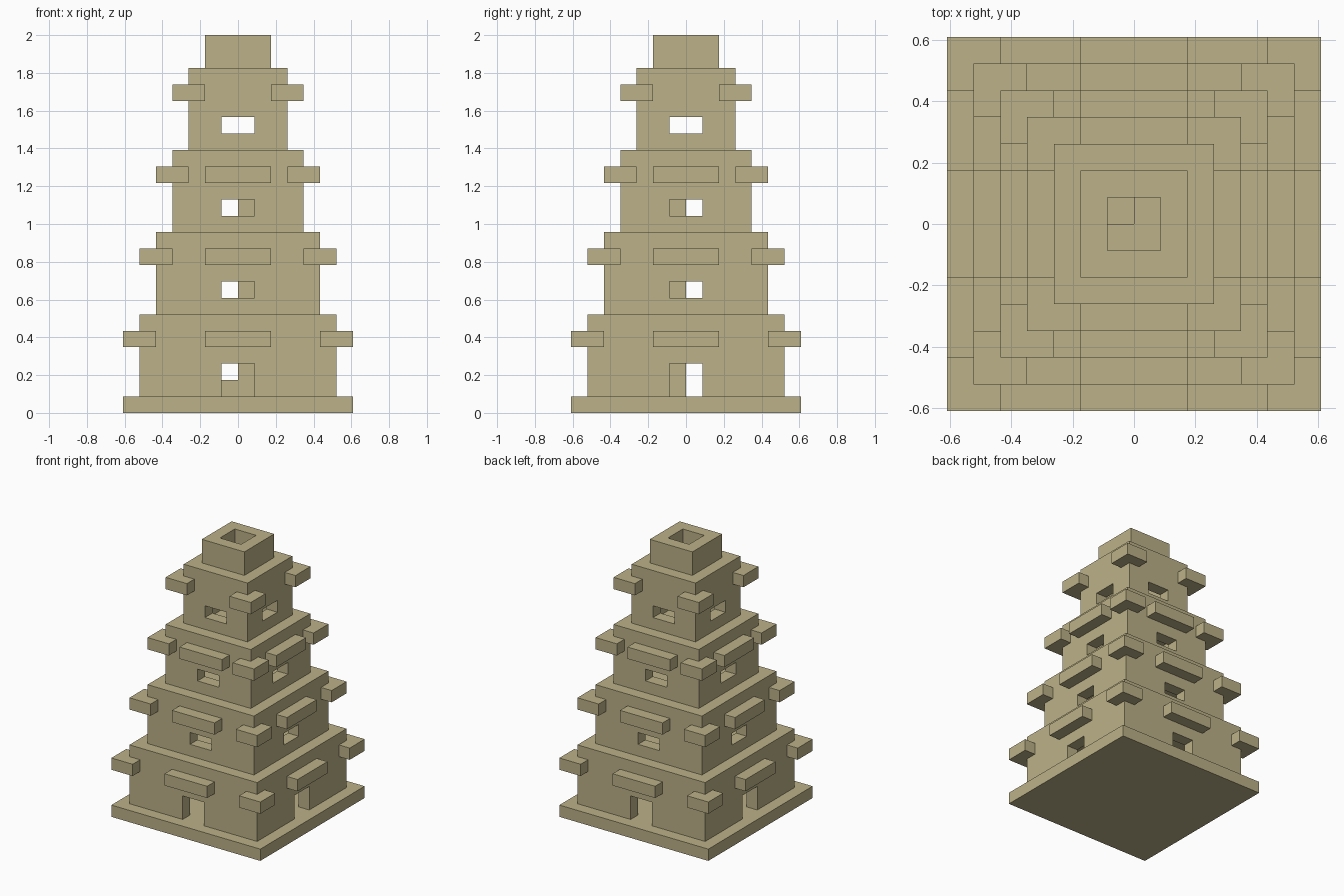
import bpy
import bmesh
from mathutils import Matrix, Vector

U = 2 / 23  # one block

if "Cube" in bpy.data.objects:
    bpy.data.objects.remove(bpy.data.objects["Cube"], do_unlink=True)

stone = bpy.data.materials.new("sandstone")
stone.use_nodes = True
colour = (0.497, 0.44, 0.242, 1)
stone.diffuse_color = colour
stone.node_tree.nodes["Principled BSDF"].inputs["Base Color"].default_value = colour


def box(name, low, high):
    """Box between two corners, measured in blocks."""
    low, high = Vector(low) * U, Vector(high) * U
    bm = bmesh.new()
    bmesh.ops.create_cube(bm, size=1, matrix=Matrix.LocRotScale(
        (low + high) / 2, None, high - low))
    mesh = bpy.data.meshes.new(name)
    bm.to_mesh(mesh)
    bm.free()
    mesh.materials.append(stone)
    obj = bpy.data.objects.new(name, mesh)
    bpy.context.collection.objects.link(obj)
    return obj


def carve(obj, cutters):
    """Cut each cutter out of the object, then discard the cutters."""
    for cutter in cutters:
        cutter.hide_render = True
        mod = obj.modifiers.new("cut", 'BOOLEAN')
        mod.operation = 'DIFFERENCE'
        mod.solver = 'EXACT'
        mod.object = cutter
    graph = bpy.context.evaluated_depsgraph_get()
    mesh = bpy.data.meshes.new_from_object(obj.evaluated_get(graph))
    obj.modifiers.clear()
    obj.data = mesh
    for cutter in cutters:
        bpy.data.objects.remove(cutter, do_unlink=True)


# Square plinth
box("plinth", (-7, -7, 0), (7, 7, 1))

for level in range(4):
    half = 6 - level
    z = 1 + 5 * level
    top_level = level == 3

    # Hollow storey with an opening on each side and a hole in its ceiling
    storey = box(f"storey_{level + 1}", (-half, -half, z), (half, half, z + 5))
    sill, head = (z - 0.5, z + 2) if level == 0 else (z + 1, z + 2)
    inner = half - 1
    reach = half + 1
    hatch = (1, -1) if top_level else (0, 0)
    carve(storey, [
        box("room_cutter", (-inner, -inner, z - 0.5), (inner, inner, z + 4)),
        box("opening_cutter_x", (-reach, -1, sill), (reach, 1, head)),
        box("opening_cutter_y", (-1, -reach, sill), (1, reach, head)),
        box("hatch_cutter", (-1, hatch[1], z + 3.5), (hatch[0], 1, z + 5.5)),
    ])

    # Projecting corner blocks
    for sx in (-1, 1):
        for sy in (-1, 1):
            cx, cy = sx * half, sy * half
            box(f"corner_block_{level + 1}", (cx - 1, cy - 1, z + 3),
                (cx + 1, cy + 1, z + 4))

    if top_level:
        continue

    # Ledges above the openings
    for s in (-1, 1):
        c = s * (half + 0.25)
        box(f"ledge_x_{level + 1}", (c - 0.75, -2, z + 3), (c + 0.75, 2, z + 4))
        box(f"ledge_y_{level + 1}", (-2, c - 0.75, z + 3), (2, c + 0.75, z + 4))

    # Spiral steps inside, up to the hatch
    for x, y, bottom, top in ((-1, -1, 0, 1), (0, -1, 0, 2),
                              (0, 0, 2, 3), (-1, 0, 3, 4)):
        box(f"step_{level + 1}", (x, y, z + bottom), (x + 1, y + 1, z + top))

# Open chimney on top
chimney = box("chimney", (-2, -2, 21), (2, 2, 23))
carve(chimney, [box("chimney_cutter", (-1, -1, 20), (1, 1, 24))])
